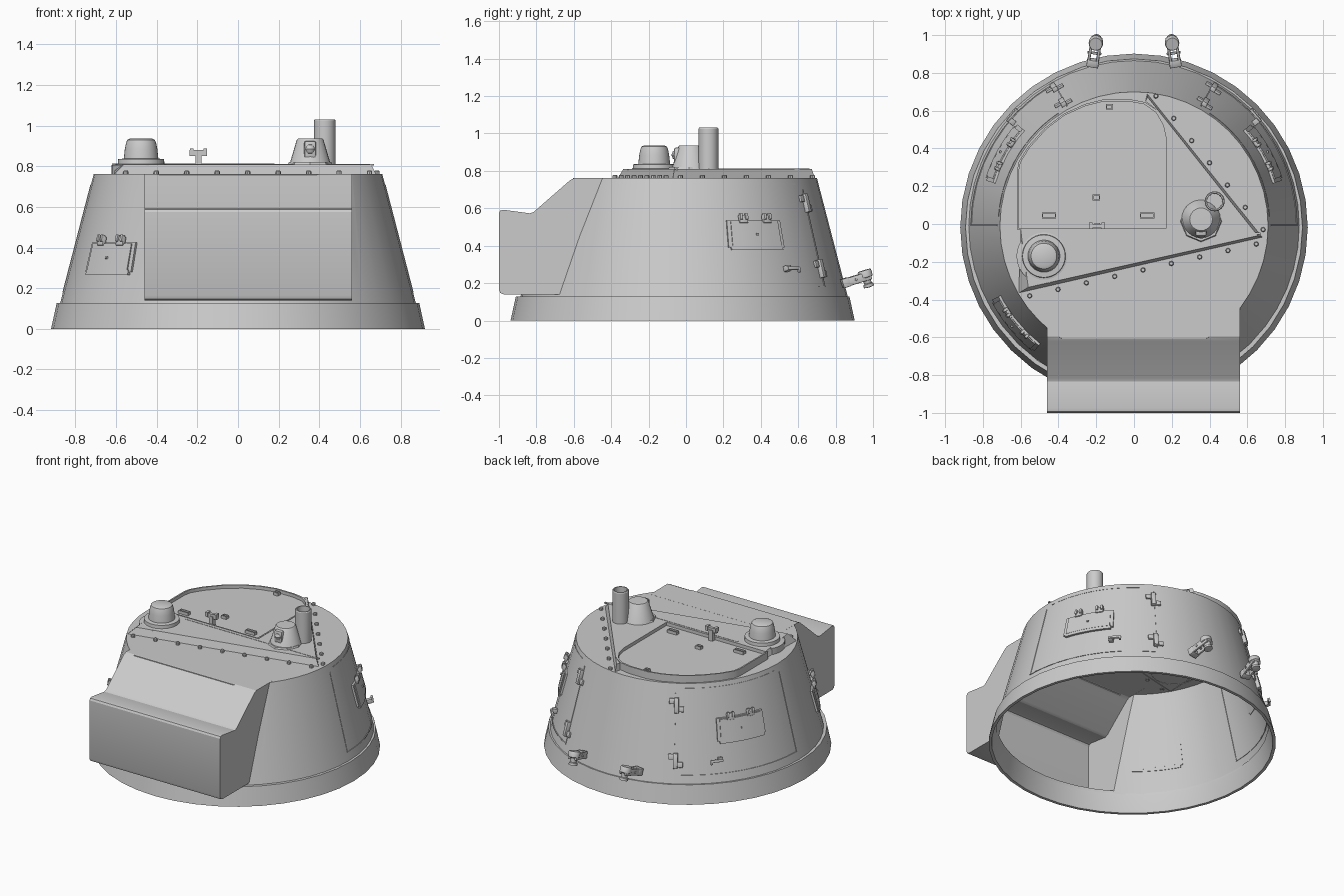
import bpy, bmesh, math
from mathutils import Matrix, Vector

if "Cube" in bpy.data.objects:
    bpy.data.objects.remove(bpy.data.objects["Cube"])

CY = -0.01                      # turret axis offset in y
Z0, Z1, R0, R1 = 0.12, 0.762, 0.877, 0.71


def finish(bm, name, angle=32):
    bmesh.ops.recalc_face_normals(bm, faces=bm.faces)
    me = bpy.data.meshes.new(name)
    bm.to_mesh(me)
    bm.free()
    ob = bpy.data.objects.new(name, me)
    bpy.context.collection.objects.link(ob)
    bpy.ops.object.select_all(action='DESELECT')
    ob.select_set(True)
    bpy.context.view_layer.objects.active = ob
    bpy.ops.object.shade_smooth_by_angle(angle=math.radians(angle))
    return ob


def lathe(name, profile, x, y, n=32, matrix=Matrix()):
    bm = bmesh.new()
    rings = []
    for r, z in profile:
        if r == 0:
            rings.append([bm.verts.new((0, 0, z))] * n)
        else:
            rings.append([bm.verts.new((r * math.cos(i * math.tau / n),
                                        r * math.sin(i * math.tau / n), z)) for i in range(n)])
    for a, b in zip(rings, rings[1:]):
        for i in range(n):
            j = (i + 1) % n
            bm.faces.new(list(dict.fromkeys((a[i], a[j], b[j], b[i]))))
    bm.transform(Matrix.Translation((x, y, 0)) @ matrix)
    return finish(bm, name)


def loft(name, loops):
    """Joins outlines given as (points, z) and caps the last one."""
    bm = bmesh.new()
    rows = [[bm.verts.new((*p, z)) for p in pts] for pts, z in loops]
    n = len(rows[0])
    for lo, hi in zip(rows, rows[1:]):
        for i in range(n):
            j = (i + 1) % n
            bm.faces.new((lo[i], lo[j], hi[j], hi[i]))
    bm.faces.new(rows[-1])
    return finish(bm, name)


def prism(name, profile, x0, x1):
    """Side profile (y, z) extruded along x."""
    bm = bmesh.new()
    f = bm.faces.new([bm.verts.new((x0, y, z)) for y, z in profile])
    ext = bmesh.ops.extrude_face_region(bm, geom=[f], use_keep_orig=True)["geom"]
    bmesh.ops.translate(bm, vec=(x1 - x0, 0, 0), verts=[v for v in ext if isinstance(v, bmesh.types.BMVert)])
    return finish(bm, name)


def boxes(name, items, matrix=Matrix(), bevel=0.0):
    """Boxes given as (centre, size) in the frame of 'matrix'."""
    bm = bmesh.new()
    for c, s in items:
        bmesh.ops.create_cube(bm, size=1, matrix=Matrix.Translation(c) @ Matrix.Diagonal((*s, 1)))
    if bevel:
        bmesh.ops.bevel(bm, geom=bm.edges[:], offset=bevel, segments=2, affect='EDGES', profile=0.5)
    bm.transform(matrix)
    return finish(bm, name)


def radius(z):
    return R0 + (R1 - R0) * (z - Z0) / (Z1 - Z0)


def wall_frame(deg, z):
    """Frame on the sloped wall: x sideways, y up the slope, z outward."""
    a = math.radians(deg)
    c, s = math.cos(a), math.sin(a)
    t = Vector((-s, c, 0))
    k = (R1 - R0) / (Z1 - Z0)
    u = Vector((k * c, k * s, 1)).normalized()
    m = Matrix((t, u, t.cross(u))).transposed().to_4x4()
    m.translation = (radius(z) * c, radius(z) * s + CY, z)
    return m


def wall_patch(name, a0, a1, z0, z1, thick):
    """Raised panel that follows the cone."""
    bm = bmesh.new()
    n = max(1, round(abs(a1 - a0) / 4))
    rows = []
    for i in range(n + 1):
        a = math.radians(a0 + (a1 - a0) * i / n)
        rows.append([bm.verts.new((r * math.cos(a), r * math.sin(a) + CY, z)) for r, z in
                     ((radius(z0) - .004, z0), (radius(z0) + thick, z0),
                      (radius(z1) + thick, z1), (radius(z1) - .004, z1))])
    for p, q in zip(rows, rows[1:]):
        for i in range(4):
            j = (i + 1) % 4
            bm.faces.new((p[i], p[j], q[j], q[i]))
    bm.faces.new(rows[0])
    bm.faces.new(rows[-1])
    return finish(bm, name)


# Conical wall, trimmed in front, joined with the gun housing and opened below
body = lathe("turret_shell", [(0, Z0), (R0, Z0), (R1, Z1), (0, Z1)], 0, CY, 48)
trim = prism("trim_cutter", [(-.605, .85), (-.605, .755), (-.635, .735), (-.84, .55), (-1.2, .55), (-1.2, .85)],
             -.459, .559)
housing = prism("housing_cutter", [(-.975, .14), (-.993, .147), (-1, .165), (-1, .575), (-.993, .588), (-.975, .592),
                                   (-.835, .573), (-.815, .58), (-.62, .75), (-.595, .7625), (-.4, .7625),
                                   (-.4, .14)], -.46, .56)
for tool, op in ((trim, 'DIFFERENCE'), (housing, 'UNION')):
    mod = body.modifiers.new(op, 'BOOLEAN')
    mod.operation, mod.solver, mod.object = op, 'EXACT', tool
joined = bpy.data.meshes.new_from_object(body.evaluated_get(bpy.context.evaluated_depsgraph_get()))
for ob in (body, trim, housing):
    bpy.data.objects.remove(ob)
bm = bmesh.new()
bm.from_mesh(joined)
under = [f for f in bm.faces if f.normal.z < -.9 and f.calc_center_median().z < Z0 + .01]
bmesh.ops.delete(bm, geom=under, context='FACES')
finish(bm, "turret_shell", 25)

# Base ring
lathe("base_ring", [(.87, .128), (.892, .128), (.92, 0), (.9, 0), (.872, .11), (.87, .128)], 0, CY - .008, 40)

# Roof plate with chamfered straight edges, and a rimmed D-shaped hatch beside it
A, B, C = Vector((.07, .69)), Vector((.68, -.07)), Vector((-.61, -.365))
inner = [(-.6, -.03), (.18, -.03), (.18, .46), (.165, .53), (.125, .6), (.06, .65)]
loft("roof_plate", [([A, B, C] + inner, .76), ([(.072, .672), (.655, -.062), (-.56, -.335)] + inner, .81)])
arc = [(.18, -.03), (.18, .46), (.165, .53), (.125, .6), (.06, .645), (-.02, .66), (-.16, .66),
       (-.26, .635), (-.37, .585), (-.47, .51), (-.56, .41), (-.61, .33), (-.62, .28), (-.62, -.03)]
mid = Vector((-.22, .2))
arc_in = [mid + (Vector(p) - mid) * .975 for p in arc]
loft("roof_hatch", [(arc, .76), (arc, .813), (arc_in, .813), (arc_in, .79)])
boxes("hatch_lip", [((.15, -.05, .808), (1.04, .012, .008))])

# Bolts along the two straight edges of the roof plate
for p, q, count in ((C, B, 9), (A, B, 7)):
    side = (q - p).normalized()
    out = Vector((side.y, -side.x)) * .028
    if out.dot(p + q - Vector((-.2, .2))) < 0:
        out = -out
    for i in range(count):
        c = p.lerp(q, .04 + .93 * i / (count - 1)) + out
        lathe("roof_bolt", [(.013, .758), (.013, .774), (.009, .779), (0, .779)], c.x, c.y, 8)

# Dome, periscope and tube on the roof
lathe("dome", [(.145, .76), (.145, .806), (.115, .812), (.113, .835), (.085, .838), (.08, .885),
               (.074, .915), (.068, .93), (.055, .936), (0, .937)], -.477, -.17, 32)
lathe("periscope_base", [(.115, .79), (.1, .815), (.066, .93), (.06, .936), (0, .937)], .355, .025, 24)
lathe("periscope_foot", [(.115, .8), (.105, .82), (0, .82)], .355, .015, 8)
boxes("periscope_window", [((.355, -.04, .88), (.06, .05, .09))], Matrix(), .012)
lathe("periscope_eye", [(0, -.028), (.02, -.02), (.028, 0), (.02, .02), (0, .028)], .355, -.05, 12,
      Matrix.Translation((0, 0, .885)))
lathe("roof_tube", [(.053, .8), (.053, 1.025), (.049, 1.031), (.042, 1.031), (.04, .82), (0, .82)],
      .427, .12, 24)

# Hatch hinge and grips
boxes("hatch_hinge", [((-.195, -.01, .825), (.03, .03, .08)), ((-.195, -.01, .865), (.085, .02, .03)),
                      ((-.228, -.01, .872), (.018, .034, .03)), ((-.162, -.01, .872), (.018, .034, .03))])
for x, y, w in ((-.45, .045, .07), (.07, .045, .07), (-.2, .14, .035), (-.13, .62, .03)):
    boxes("hatch_grip", [((x, y - .012, .798), (w, .007, .026)), ((x, y + .012, .798), (w, .007, .026)),
                         ((x - w / 2, y, .798), (.006, .03, .022)), ((x + w / 2, y, .798), (.006, .03, .022))])

# Pistol ports: two on the sides and one in the front left
for mid, z in ((29, .38), (151, .38), (219.5, .27)):
    wall_patch("port_rim", mid - 11, mid + 11, z - .004, z + .02, .016)
    wall_patch("port_rim", mid - 12, mid + 12, z + .01, z + .155, .012)
    wall_patch("port_cover", mid - 10.5, mid + 10.5, z + .018, z + .15, .018)
    for d in (-5.2, 5.2):
        boxes("port_hinge", [((0, 0, .015), (.05, .045, .02)), ((-.016, .012, .024), (.016, .035, .022)),
                             ((.016, .012, .024), (.016, .035, .022))],
              wall_frame(mid + d, z + .158), .004)
    boxes("port_stud", [((0, 0, .018), (.012, .012, .014))], wall_frame(mid, z + .075))

# Side doors, mirrored: seams, hinges and handle
for m in (0, 1):
    def g(a):
        return 180 - a if m else a
    wall_patch("door_bottom_seam", g(0), g(61), .178, .185, .003)
    wall_patch("door_top_seam", g(4), g(56), .728, .732, .0015)
    wall_patch("door_front_seam", g(0), g(.5), .18, .71, .003)
    wall_patch("door_rear_seam", g(60.5), g(61), .18, .7, .003)
    for z in (.275, .625):
        boxes("door_hinge", [((0, 0, .01), (.03, .1, .028)), ((-.03, .026, .005), (.036, .036, .014)),
                             ((.03, -.026, .005), (.036, .036, .014))], wall_frame(g(60), z), .004)
    s = -1 if m else 1
    boxes("door_handle", [((0, 0, .014), (.03, .03, .034)), ((s * .025, -.004, .034), (.08, .018, .014)),
                          ((s * .062, -.012, .034), (.014, .03, .014))], wall_frame(g(40.5), .275), .003)

# Lifting hooks at the back, mirrored
for s in (-1, 1):
    rot = (Matrix.Translation((s * .21, .905, .218)) @ Matrix.Rotation(math.radians(s * 9), 4, 'Z')
           @ Matrix.Rotation(math.radians(17), 4, 'X'))
    boxes("hook_bracket", [((0, -.055, 0), (.064, .04, .05)), ((-.023, .015, 0), (.015, .14, .045)),
                           ((.023, .015, 0), (.015, .14, .045)), ((0, .0, 0), (.075, .014, .014))], rot, .005)
    lathe("hook_eye", [(0, .022), (.034, .022), (.038, .015), (.038, -.015), (.024, -.022), (.02, -.05),
                       (.028, -.054), (.028, -.07), (0, -.074)], 0, 0, 16,
          rot @ Matrix.Translation((0, .06, .012)))
